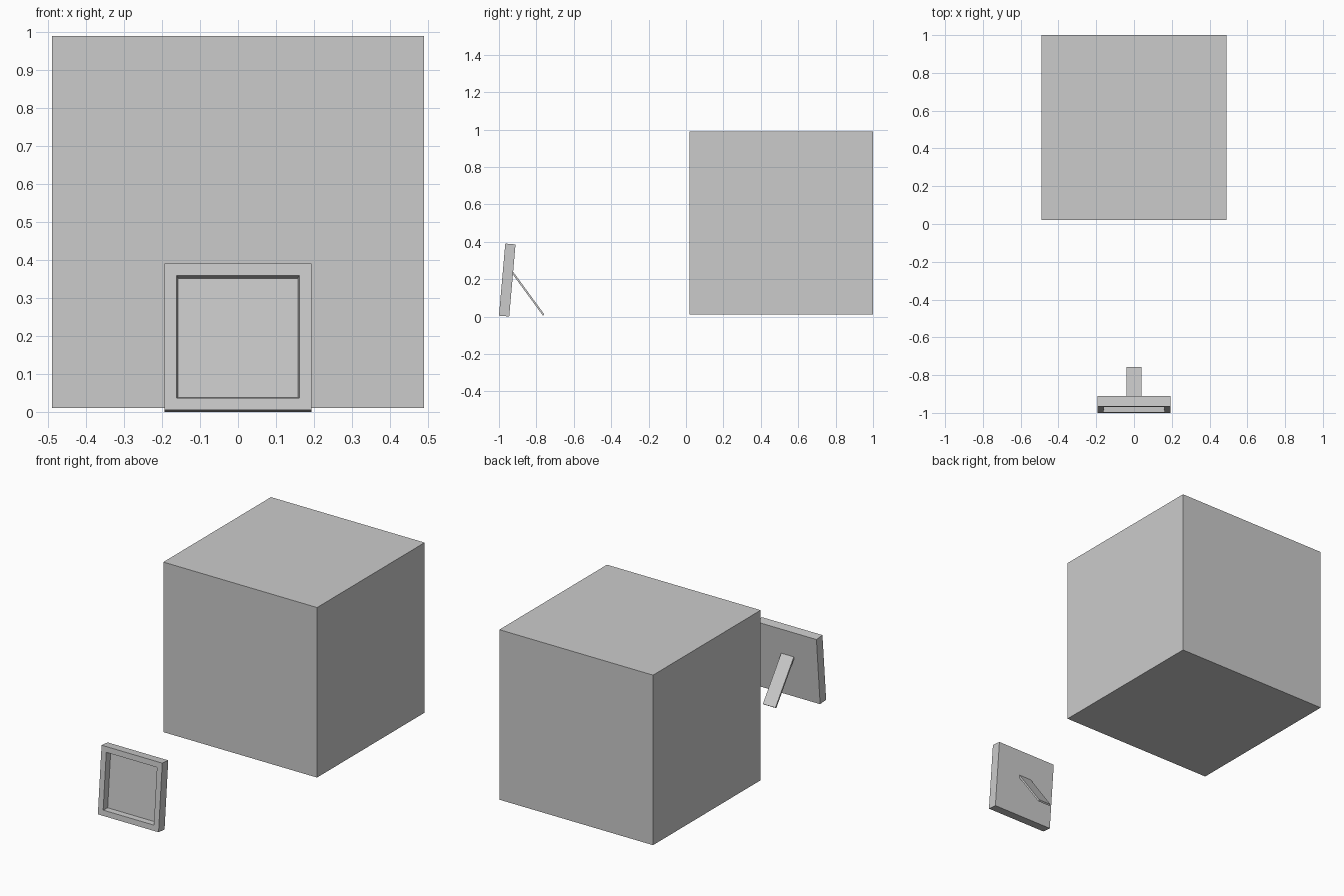
import bpy, bmesh
from math import radians, atan2, hypot
from mathutils import Matrix, Vector

if "Cube" in bpy.data.objects:
    bpy.data.objects.remove(bpy.data.objects["Cube"])


def box(name, center, size, rot_x=0.0):
    bm = bmesh.new()
    bmesh.ops.create_cube(bm, size=1, matrix=Matrix.LocRotScale(
        Vector(center), Matrix.Rotation(rot_x, 3, 'X'), Vector(size)))
    return finish(name, bm)


def finish(name, bm):
    bmesh.ops.recalc_face_normals(bm, faces=bm.faces)
    mesh = bpy.data.meshes.new(name)
    bm.to_mesh(mesh)
    bm.free()
    obj = bpy.data.objects.new(name, mesh)
    bpy.context.collection.objects.link(obj)
    return obj


# Large cube behind
box("large_cube", (0, 0.51, 0.5), (0.98, 0.98, 0.98))

# Picture frame: square slab with a mitred rim and a slightly tapered recess
W, T = 0.387, 0.055
bm = bmesh.new()
bmesh.ops.create_cube(bm, size=1, matrix=Matrix.LocRotScale(
    Vector((0, T / 2, W / 2)), None, Vector((W, T, W))))
bm.normal_update()
front = min(bm.faces, key=lambda f: f.calc_center_median().y)
bmesh.ops.inset_region(bm, faces=[front], thickness=0.045)
panel = bmesh.ops.inset_region(bm, faces=[front], thickness=0.006)
bmesh.ops.translate(bm, verts=front.verts, vec=(0, 0.035, 0))
# Lean the frame back onto its stand
frame = finish("picture_frame", bm)
frame.location = (0, -1.0, 0.005)
frame.rotation_euler.x = radians(-5)

# Rear support strut
top, foot = Vector((0, -0.932, 0.242)), Vector((0, -0.761, 0.008))
d = foot - top
box("frame_stand", (top + foot) / 2, (0.08, 0.01, d.length), atan2(d.y, -d.z))
